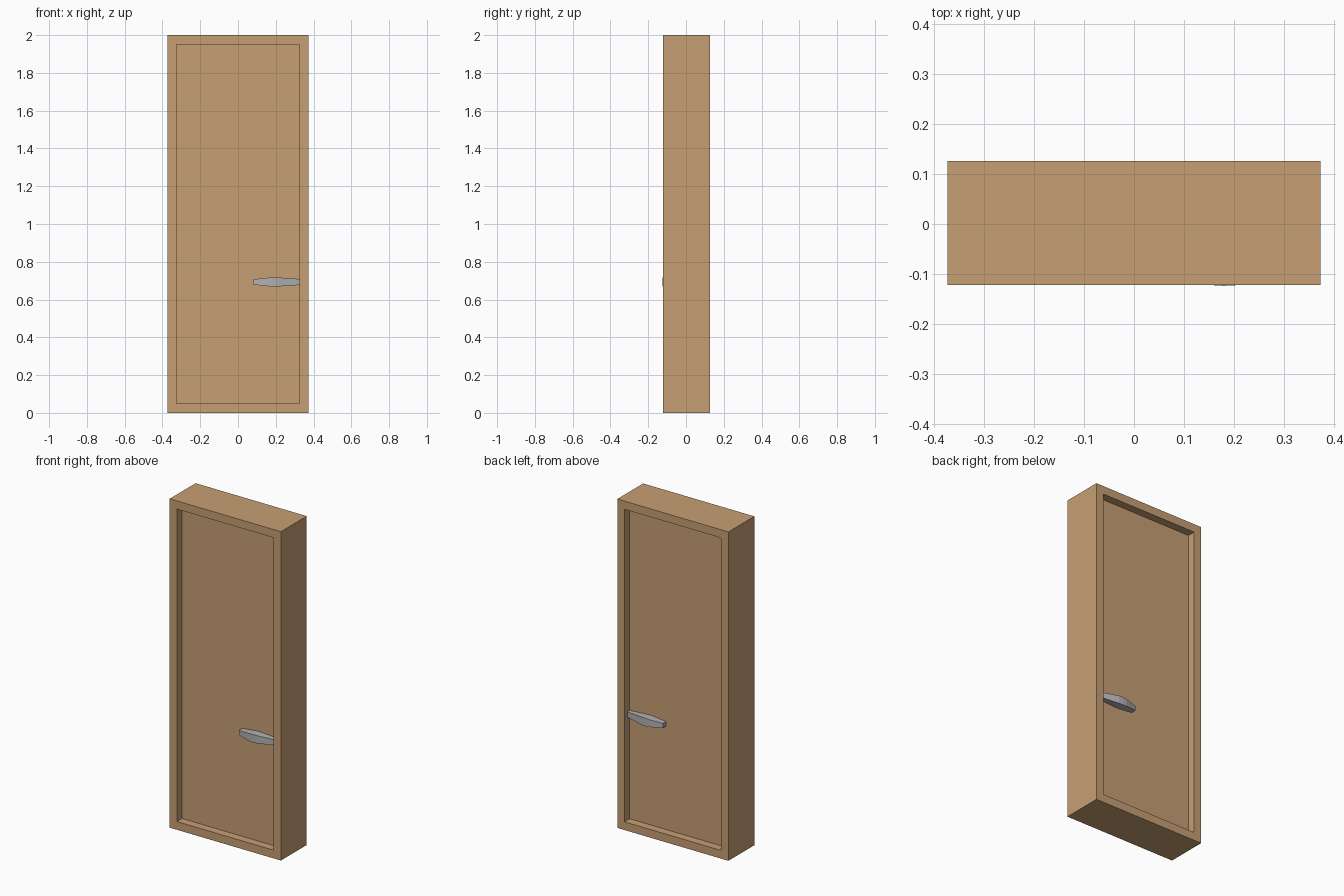
import bpy, bmesh

if "Cube" in bpy.data.objects:
    bpy.data.objects.remove(bpy.data.objects["Cube"])


def material(name, rgb):
    m = bpy.data.materials.new(name)
    m.diffuse_color = (*rgb, 1.0)
    m.use_nodes = True
    m.node_tree.nodes["Principled BSDF"].inputs["Base Color"].default_value = m.diffuse_color
    return m


WOOD = material("wood", (0.565, 0.347, 0.174))
METAL = material("handle_grey", (0.44, 0.44, 0.44))

FRONT, BACK = -0.122, 0.126        # frame faces
MID = (FRONT + BACK) / 2
RECESS = 0.049                     # panel set-back on both sides


def make_object(name, loops, mat, closed_ring=False):
    """Skin successive four-point loops; cap the ends or close into a ring."""
    bm = bmesh.new()
    rings = [[bm.verts.new(p) for p in loop] for loop in loops]
    pairs = list(zip(rings, rings[1:]))
    if closed_ring:
        pairs.append((rings[-1], rings[0]))
    else:
        bm.faces.new(rings[0])
        bm.faces.new(rings[-1])
    for a, b in pairs:
        for i in range(4):
            j = (i + 1) % 4
            bm.faces.new((a[i], a[j], b[j], b[i]))
    bmesh.ops.recalc_face_normals(bm, faces=bm.faces)
    me = bpy.data.meshes.new(name)
    bm.to_mesh(me)
    bm.free()
    me.materials.append(mat)
    ob = bpy.data.objects.new(name, me)
    bpy.context.collection.objects.link(ob)
    return ob


def upright_rect(hx, z0, z1, y):
    return [(-hx, y, z0), (hx, y, z0), (hx, y, z1), (-hx, y, z1)]


# Frame surrounding the door
make_object("door_frame", [
    upright_rect(0.374, 0, 2, FRONT), upright_rect(0.374, 0, 2, BACK),
    upright_rect(0.325, 0.05, 1.95, BACK), upright_rect(0.325, 0.05, 1.95, FRONT),
], WOOD, closed_ring=True)

# Recessed door panel, let slightly into the frame
make_object("door_panel", [
    upright_rect(0.328, 0.047, 1.953, FRONT + RECESS),
    upright_rect(0.328, 0.047, 1.953, BACK - RECESS),
], WOOD)

# Bulging handles: x, half height, reach from the middle of the door
STATIONS = [(0.08, 0.014, 0.108), (0.155, 0.022, 0.1245), (0.18, 0.0245, 0.126),
            (0.21, 0.024, 0.1245), (0.325, 0.016, 0.100)]
Z = 0.693


def handle(name, side, trim=0.0):
    loops = []
    for x, h, reach in STATIONS:
        y0, y1 = MID + side * 0.07, MID + side * (reach - trim)
        loops.append([(x, y0, Z - h), (x, y1, Z - h), (x, y1, Z + h), (x, y0, Z + h)])
    make_object(name, loops, METAL)


handle("front_handle", -1)
handle("back_handle", 1, 0.002)
